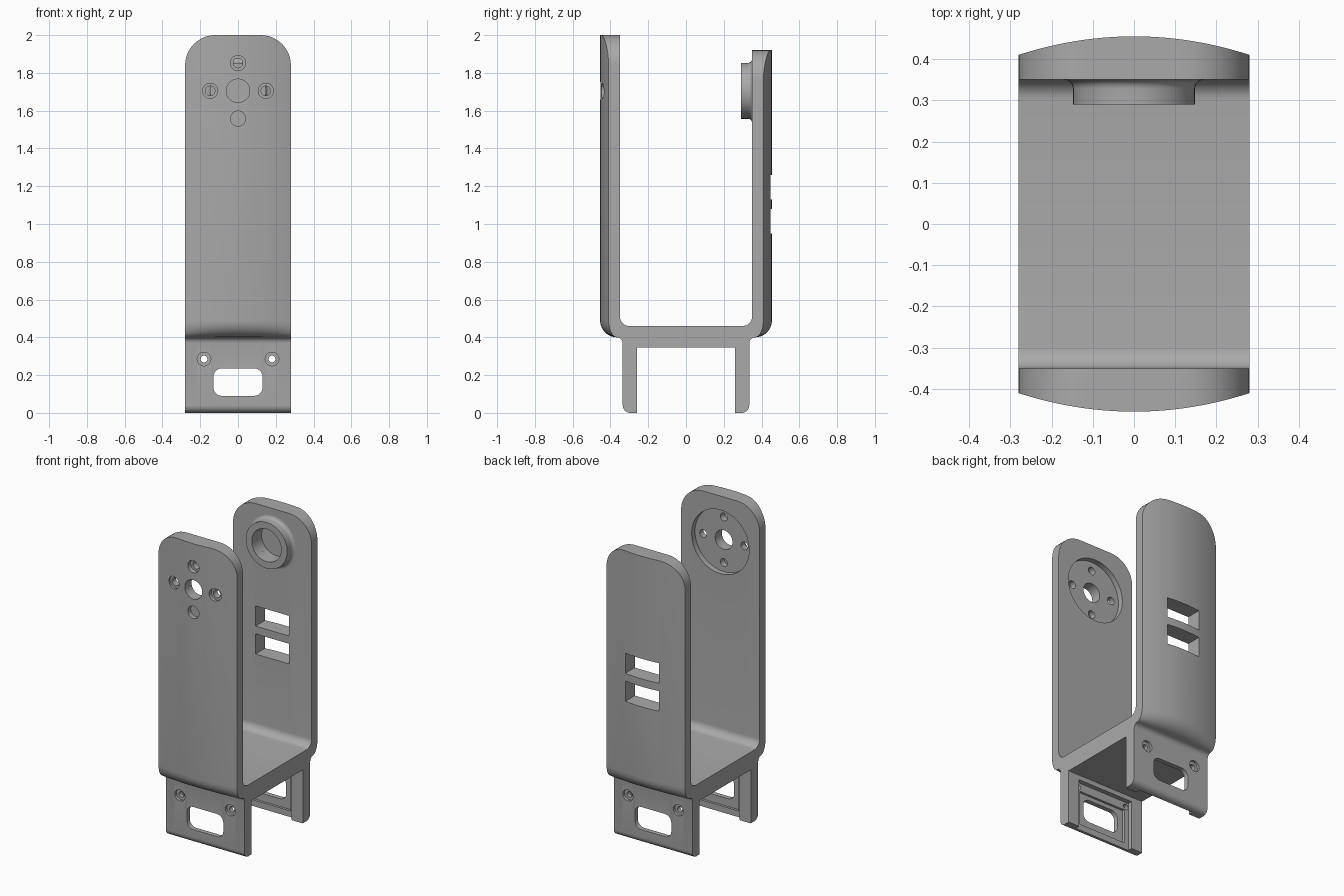
import bpy, bmesh
from math import sin, cos, pi, sqrt

cube = bpy.data.objects.get("Cube")
if cube:
    bpy.data.objects.remove(cube)

grey = bpy.data.materials.new("plain grey")
grey.use_nodes = True
grey.diffuse_color = (0.4, 0.4, 0.4, 1)
grey.node_tree.nodes["Principled BSDF"].inputs["Base Color"].default_value = (0.4, 0.4, 0.4, 1)

HALF, CORNER = 0.28, 0.16      # half width and top corner radius
HUB = 1.705                    # height of the pivot axis


def finish(name, bm):
    bmesh.ops.recalc_face_normals(bm, faces=bm.faces)
    mesh = bpy.data.meshes.new(name)
    bm.to_mesh(mesh)
    bm.free()
    mesh.materials.append(grey)
    ob = bpy.data.objects.new(name, mesh)
    bpy.context.collection.objects.link(ob)
    return ob


def loft(name, rings, closed=False):
    """Skin equal-length rings; cap the ends unless the loop closes."""
    bm = bmesh.new()
    rows = [[bm.verts.new(p) for p in ring] for ring in rings]
    pairs = list(zip(rows, rows[1:]))
    if closed:
        pairs.append((rows[-1], rows[0]))
    for a, b in pairs:
        for i in range(len(a)):
            j = (i + 1) % len(a)
            bm.faces.new((a[i], a[j], b[j], b[i]))
    if not closed:
        bm.faces.new(rows[0])
        bm.faces.new(rows[-1])
    return finish(name, bm)


def arc(cy, cz, ry, rz, start, end, n=8):
    return [(cy + ry * cos(start + (end - start) * i / n),
             cz + rz * sin(start + (end - start) * i / n)) for i in range(n + 1)]


def half_section(x, top):
    """One side of the bracket section, from the floor out and down to the leg."""
    out = 0.455 - 0.045 * (x / HALF) ** 2
    inset = max(0, abs(x) - (HALF - CORNER))
    zt = top - CORNER + sqrt(max(0, CORNER ** 2 - inset ** 2))
    return (arc(0.30, 0.51, 0.05, 0.05, -pi / 2, 0)
            + [(0.35, zt), (out, zt)]
            + arc(0.365, 0.49, out - 0.365, 0.09, 0, -pi / 2)
            + arc(0.365, 0.37, 0.03, 0.03, pi / 2, pi, 4)
            + arc(0.295, 0.04, 0.04, 0.04, 0, -pi / 2, 6)
            + [(0.26, 0), (0.26, 0.345)])


# Bracket: section swept across the width
flat = HALF - CORNER
side = [flat + CORNER * sin(pi / 2 * i / 12) for i in range(13)]
middle = [flat * i / 7 for i in range(-6, 7)]
columns = [-x for x in reversed(side)] + middle + side
rings = []
for x in columns:
    back = [(x, y, z) for y, z in half_section(x, 1.92)]
    front = [(x, -y, z) for y, z in half_section(x, 2.0)]
    rings.append(back + front[::-1])
bracket = loft("bracket", rings)


def rounded(cx, cz, hx, hz, r, n=6):
    """Rounded rectangle in the xz plane; a circle when r equals hx and hz."""
    pts = []
    for k, (sx, sz) in enumerate([(1, 1), (-1, 1), (-1, -1), (1, -1)]):
        pts += arc(cx + sx * (hx - r), cz + sz * (hz - r), r, r,
                   k * pi / 2, (k + 1) * pi / 2, n)
    clean = []
    for p in pts:
        if not clean or abs(p[0] - clean[-1][0]) + abs(p[1] - clean[-1][1]) > 1e-5:
            clean.append(p)
    if abs(clean[0][0] - clean[-1][0]) + abs(clean[0][1] - clean[-1][1]) < 1e-5:
        clean.pop()
    return clean


def rect(hx, z0, z1):
    return [(-hx, z0), (hx, z0), (hx, z1), (-hx, z1)]


def circle(x, z, r, n=8):
    return rounded(x, z, r, r, r, n)


def cut(outline, y0, y1):
    cutter = loft("cutter", [[(x, y, z) for x, z in outline] for y in (y0, y1)])
    cutter.hide_render = True
    mod = bracket.modifiers.new("cut", 'BOOLEAN')
    mod.operation, mod.solver, mod.object = 'DIFFERENCE', 'EXACT', cutter
    bpy.ops.object.select_all(action='DESELECT')
    bpy.context.view_layer.objects.active = bracket
    bracket.select_set(True)
    bpy.ops.object.modifier_apply(modifier=mod.name)
    bpy.data.objects.remove(cutter)


# Front plate: round inner recess, centre hole, four counterbored screw holes
cut(circle(0, HUB, 0.205, 14), -0.385, -0.3)
cut(circle(0, HUB, 0.062), -0.6, -0.2)
for dx, dz in [(1, 0), (-1, 0), (0, 1), (0, -1)]:
    x, z = 0.147 * dx, HUB + 0.147 * dz
    cut(circle(x, z, 0.025), -0.6, -0.2)
    cut(circle(x, z, 0.04), -0.6, -0.425)

# Back plate: two strap slots and the blind pivot socket
for z0 in (0.95, 1.13):
    cut(rect(0.12, z0, z0 + 0.13), 0.2, 0.6)
cut(circle(0, HUB, 0.105, 10), 0.3, 0.39)

# Legs: stepped inner pocket, window and screw holes
for s in (1, -1):
    cut(rect(0.2, -0.1, 0.315), s * 0.2, s * 0.29)
    cut(rect(0.17, 0.04, 0.262), s * 0.2, s * 0.305)
    cut(rounded(0, 0.163, 0.13, 0.073, 0.045), s * 0.2, s * 0.5)
    for x in (-0.18, 0.18):
        cut(circle(x, 0.285, 0.018), s * 0.2, s * 0.5)
        cut(circle(x, 0.285, 0.036), s * 0.318, s * 0.36)

# Pivot boss: filleted ring on the inside of the back plate
profile = ([(0.105, 0.36), (0.105, 0.29), (0.148, 0.29)]
           + arc(0.17, 0.328, 0.022, 0.022, pi, pi / 2, 6) + [(0.17, 0.36)])
steps = 48
boss = loft("pivot_boss", [[(r * cos(2 * pi * i / steps), y, HUB + r * sin(2 * pi * i / steps))
                            for r, y in profile] for i in range(steps)], closed=True)

# Smooth curved surfaces, keep edges crisp
bpy.ops.object.select_all(action='DESELECT')
for ob in (bracket, boss):
    ob.select_set(True)
bpy.context.view_layer.objects.active = bracket
bpy.ops.object.shade_smooth_by_angle(angle=pi / 6)
